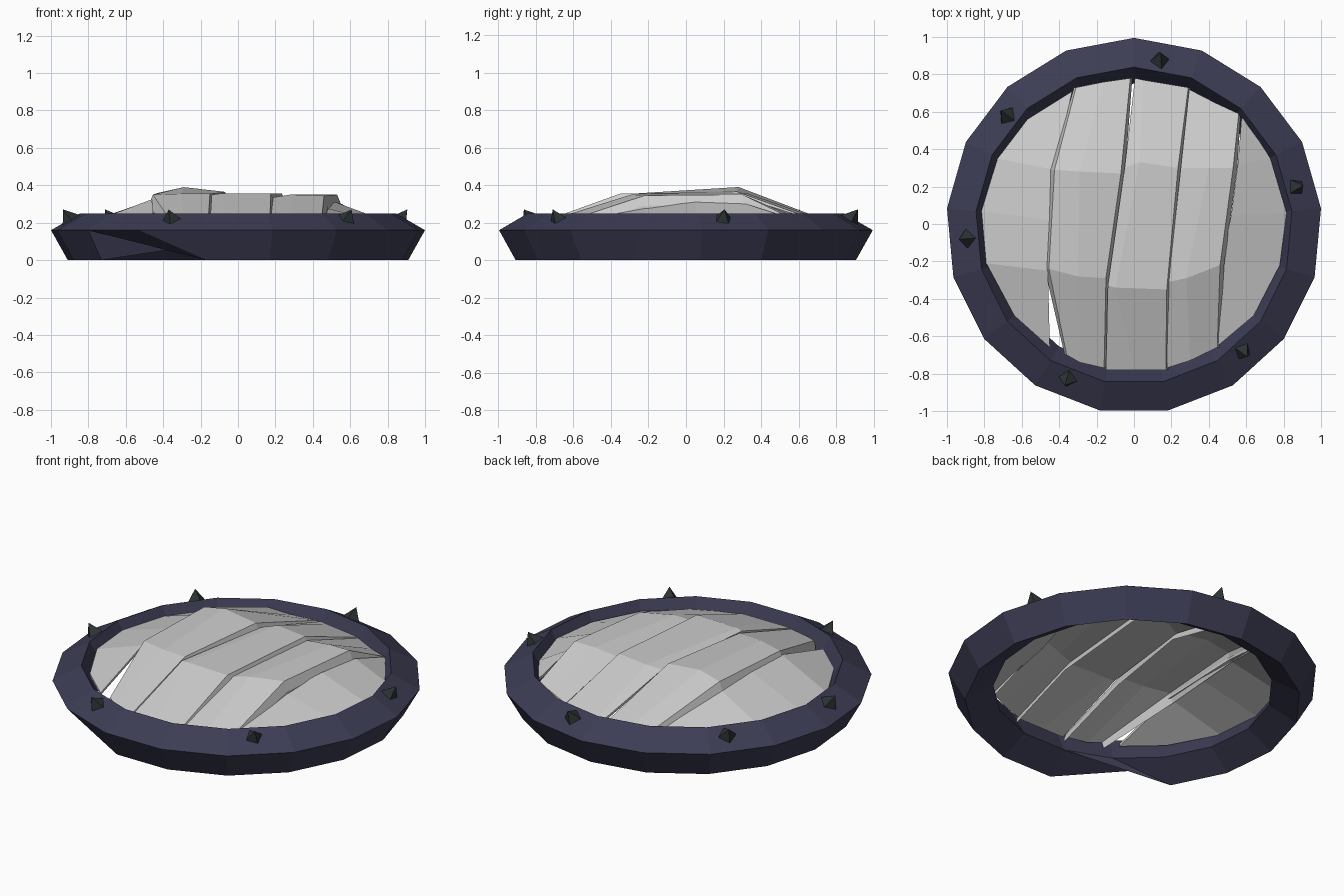
import bpy, bmesh
from math import sin, cos, pi, atan2
from mathutils import Vector, Matrix

if "Cube" in bpy.data.objects:
    bpy.data.objects.remove(bpy.data.objects["Cube"])


def material(name, color):
    m = bpy.data.materials.new(name)
    m.diffuse_color = (*color, 1)
    m.use_nodes = True
    m.node_tree.nodes["Principled BSDF"].inputs["Base Color"].default_value = m.diffuse_color
    return m


def make_object(name, bm, mat=None):
    bmesh.ops.recalc_face_normals(bm, faces=bm.faces)
    me = bpy.data.meshes.new(name)
    bm.to_mesh(me)
    bm.free()
    ob = bpy.data.objects.new(name, me)
    bpy.context.collection.objects.link(ob)
    if mat:
        me.materials.append(mat)
    return ob


iron = material("rim_iron", (0.046, 0.046, 0.09))
dark = material("stud_metal", (0.025, 0.033, 0.033))

# Rim: tilted square section (outer, top, inner, bottom) swept round 17 sides
SIDES = 17
SECTION = [(1.004, 0.16), (0.848, 0.25), (0.76, 0.09), (0.914, 0.0)]
bm = bmesh.new()
rings = []
for i in range(SIDES):
    a = pi / 2 + 2 * pi * i / SIDES
    rings.append([bm.verts.new((r * cos(a), r * sin(a) - 0.009, z)) for r, z in SECTION])
for i in range(SIDES):
    p, q = rings[i], rings[(i + 1) % SIDES]
    for j in range(4):
        k = (j + 1) % 4
        bm.faces.new((p[j], p[k], q[k], q[j]))
# chip in the lower edge at the front left
bm.verts.remove(rings[7][3])
a, b, c = rings[6], rings[7], rings[8]
for f in [(a[0], b[0], c[3]), (b[0], c[0], c[3]), (a[2], b[2], a[3]),
          (b[2], c[2], a[3]), (a[0], a[3], c[2]), (a[0], c[2], c[3])]:
    bm.faces.new(f)
make_object("rim", bm, iron)


# Planks: thin warped strips, columns run front to back; inner sides get a sloping skirt
def plank(name, columns, skirts, thick=0.015):
    def skirt(col, dx):
        last = len(col) - 1
        return [(x + (dx * 0.5 if i in (0, last) else dx), y, z - (0.035 if i in (0, last) else 0.055))
                for i, (x, y, z) in enumerate(col)]
    if "L" in skirts:
        columns = [skirt(columns[0], -0.022)] + columns
    if "R" in skirts:
        columns = columns + [skirt(columns[-1], 0.022)]
    bm = bmesh.new()
    top = [[bm.verts.new(p) for p in col] for col in columns]
    low = [[bm.verts.new((x, y, z - thick)) for x, y, z in col] for col in columns]
    n, m = len(columns), len(columns[0])
    for i in range(n - 1):
        for j in range(m - 1):
            for g in (top, low):
                bm.faces.new((g[i][j], g[i + 1][j], g[i + 1][j + 1], g[i][j + 1]))
    for j in range(m - 1):
        for i in (0, n - 1):
            bm.faces.new((top[i][j], top[i][j + 1], low[i][j + 1], low[i][j]))
    for i in range(n - 1):
        for j in (0, m - 1):
            bm.faces.new((top[i][j], top[i + 1][j], low[i + 1][j], low[i][j]))
    make_object(name, bm)


plank("plank_outer_left", [
    [(-.64, -.49, .20), (-.79, -.21, .20), (-.815, .07, .20), (-.73, .35, .20), (-.57, .56, .20)],
    [(-.45, -.66, .20), (-.46, -.25, .325), (-.45, .02, .325), (-.43, .29, .315), (-.33, .71, .20)]], "")
plank("plank_left", [
    [(-.36, -.70, .21), (-.455, -.24, .35), (-.425, .29, .36), (-.31, .73, .22)],
    [(-.29, -.74, .20), (-.30, -.28, .355), (-.29, .28, .39), (-.16, .76, .20)],
    [(-.16, -.77, .20), (-.15, -.29, .355), (-.07, .27, .365), (-.02, .78, .20)]], "LR")
plank("plank_middle", [
    [(-.15, -.78, .20), (-.14, -.33, .35), (-.05, .30, .335), (.005, .78, .20)],
    [(.00, -.78, .20), (-.10, -.34, .355), (.03, .33, .355), (.05, .77, .20)],
    [(.17, -.78, .20), (.175, -.35, .355), (.235, .30, .355), (.29, .73, .20)]], "R")
plank("plank_right", [
    [(.175, -.77, .20), (.185, -.31, .335), (.25, .30, .335), (.295, .72, .20)],
    [(.30, -.73, .20), (.28, -.29, .35), (.40, .30, .35), (.43, .65, .20)],
    [(.445, -.66, .20), (.46, -.22, .345), (.53, .30, .35), (.56, .59, .21)]], "R")
plank("plank_outer_right", [
    [(.45, -.65, .20), (.465, -.22, .28), (.52, .05, .31), (.555, .32, .30), (.575, .57, .22)],
    [(.64, -.49, .20), (.78, -.22, .20), (.815, .06, .20), (.73, .35, .20), (.60, .55, .20)]], "")

# Studs: four-sided spikes leaning outward on the sloping rim
STUDS = [(.14, .89, .3), (-.69, .59, .1), (.88, .20, .5), (-.91, -.08, .0), (.59, -.69, .4), (-.36, -.84, .2)]
for n, (x, y, spin) in enumerate(STUDS):
    a = atan2(y, x)
    normal = Vector((0.58 * cos(a), 0.58 * sin(a), 0.815))
    rot = normal.to_track_quat('Z', 'Y').to_matrix().to_4x4()
    bm = bmesh.new()
    bmesh.ops.create_cone(bm, cap_ends=True, segments=4, radius1=0.066, radius2=0, depth=0.09,
                          matrix=Matrix.Translation((x, y, 0.234)) @ rot @ Matrix.Rotation(spin, 4, 'Z'))
    bmesh.ops.remove_doubles(bm, verts=bm.verts, dist=0.0005)
    make_object(f"rim_stud_{n + 1}", bm, dark)
